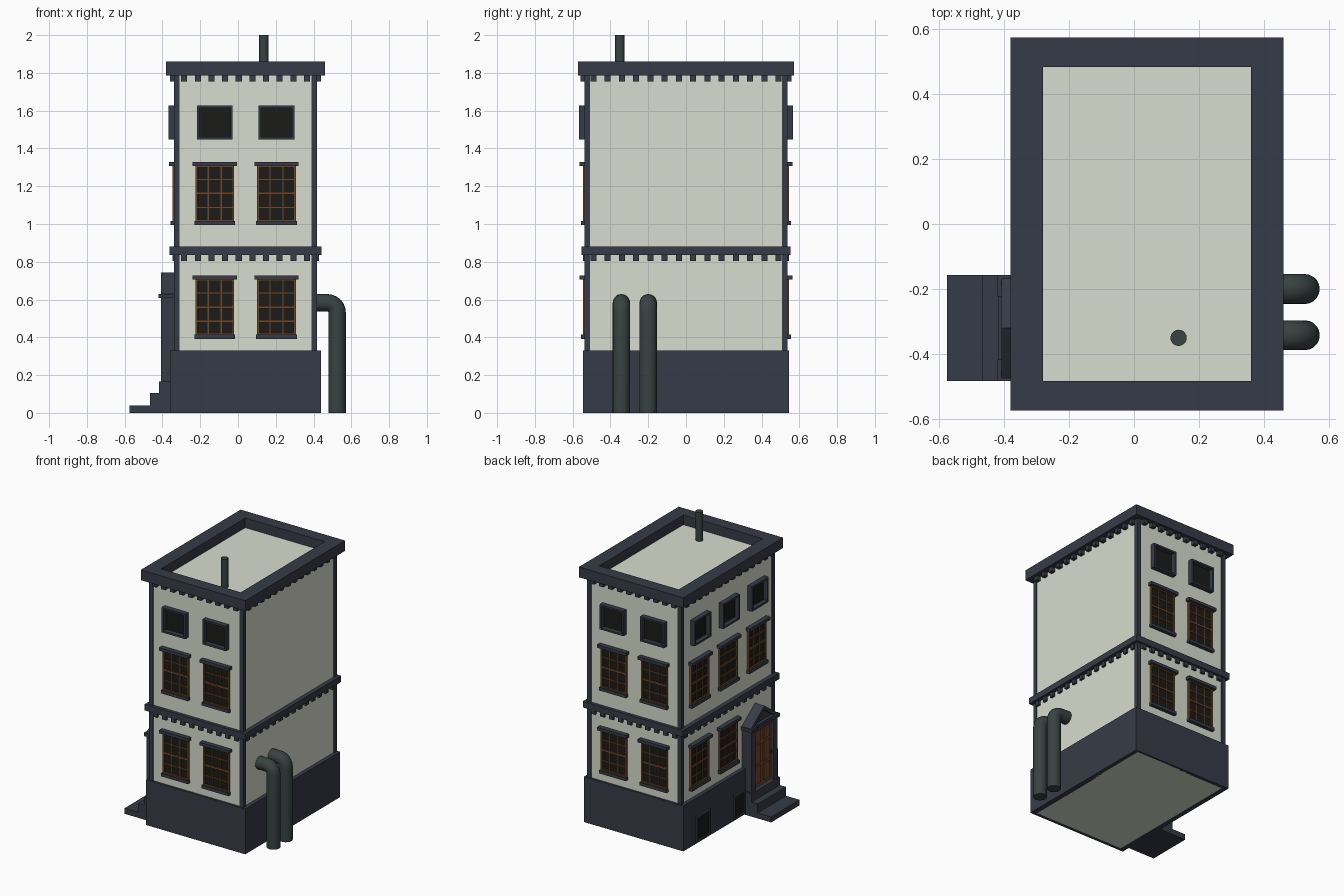
import bpy, bmesh, math
from mathutils import Vector

if "Cube" in bpy.data.objects:
    bpy.data.objects.remove(bpy.data.objects["Cube"])

CX = 0.04            # building centre in x
WX, WY = 0.372, 0.53  # half sizes of the wall body


def material(name, rgb):
    m = bpy.data.materials.new(name)
    m.diffuse_color = (*rgb, 1)
    m.use_nodes = True
    m.node_tree.nodes["Principled BSDF"].inputs["Base Color"].default_value = m.diffuse_color
    return m


TRIM = material("dark_trim", (0.037, 0.044, 0.063))
WALL = material("pale_wall", (0.69, 0.72, 0.62))
WOOD = material("brown_wood", (0.17, 0.065, 0.022))
GLASS = material("dark_glass", (0.011, 0.011, 0.009))
PIPE = material("pipe_metal", (0.04, 0.055, 0.054))


def finish(name, bm, mat):
    bmesh.ops.recalc_face_normals(bm, faces=bm.faces[:])
    me = bpy.data.meshes.new(name)
    bm.to_mesh(me)
    bm.free()
    me.materials.append(mat)
    ob = bpy.data.objects.new(name, me)
    bpy.context.collection.objects.link(ob)
    return ob


def world(u, d, z):
    return Vector((u, d, z))


# Facade mappings: u runs along the wall, d points outwards
def front(u, d, z):
    return Vector((u, -WY - d, z))


def back(u, d, z):
    return Vector((u, WY + d, z))


def left(u, d, z):
    return Vector((CX - WX - d, u, z))


def right(u, d, z):
    return Vector((CX + WX + d, u, z))


def boxes(name, items, mat, place=world):
    """Boxes given as (u0, u1, d0, d1, z0, z1) in one object."""
    bm = bmesh.new()
    for u0, u1, d0, d1, z0, z1 in items:
        lo = [bm.verts.new(place(u, d, z0)) for u, d in ((u0, d0), (u1, d0), (u1, d1), (u0, d1))]
        hi = [bm.verts.new(place(u, d, z1)) for u, d in ((u0, d0), (u1, d0), (u1, d1), (u0, d1))]
        bm.faces.new(lo)
        bm.faces.new(hi)
        for i in range(4):
            j = (i + 1) % 4
            bm.faces.new((lo[i], lo[j], hi[j], hi[i]))
    return finish(name, bm, mat)


def ring(name, hx, hy, ix, iy, z0, z1, mat):
    """Rectangular ring around the building centre."""
    bm = bmesh.new()
    corner = ((-1, -1), (1, -1), (1, 1), (-1, 1))
    loops = [[bm.verts.new((CX + a * x, b * y, z)) for a, b in corner]
             for x, y, z in ((hx, hy, z0), (hx, hy, z1), (ix, iy, z1), (ix, iy, z0))]
    for k in range(4):
        p, q = loops[k], loops[(k + 1) % 4]
        for i in range(4):
            j = (i + 1) % 4
            bm.faces.new((p[i], p[j], q[j], q[i]))
    return finish(name, bm, mat)


def frame_items(u0, u1, z0, z1, t, d):
    return [(u0, u0 + t, 0, d, z0, z1), (u1 - t, u1, 0, d, z0, z1),
            (u0 + t, u1 - t, 0, d, z0, z0 + t), (u0 + t, u1 - t, 0, d, z1 - t, z1)]


# Main body, plinth, corner posts, bands and parapet
boxes("wall_body", [(CX - WX, CX + WX, -WY, WY, 0, 1.79)], WALL)
ring("plinth", 0.40, 0.545, WX - 0.01, WY - 0.01, 0, 0.33, TRIM)
posts = []
for sx in (-1, 1):
    for sy in (-1, 1):
        x, y = CX + sx * 0.364, sy * 0.522
        posts.append((x - 0.015, x + 0.015, y - 0.015, y + 0.015, 0.33, 1.79))
boxes("corner_posts", posts, TRIM)
ring("middle_band", 0.403, 0.553, WX - 0.01, WY - 0.01, 0.835, 0.88, TRIM)
ring("parapet", 0.42, 0.573, 0.32, 0.483, 1.785, 1.86, TRIM)

# Dentils under both bands
for side, place, centre, half, n in (("front", front, CX, 0.325, 10), ("back", back, CX, 0.325, 10),
                                     ("left", left, 0, 0.49, 14), ("right", right, 0, 0.49, 14)):
    items = []
    for i in range(n):
        u = centre - half + 2 * half * i / (n - 1)
        items.append((u - 0.016, u + 0.016, -0.005, 0.016, 0.803, 0.84))
        items.append((u - 0.016, u + 0.016, -0.005, 0.028, 1.755, 1.79))
    boxes("dentils_" + side, items, TRIM, place)


def sash_window(name, place, u, z0, z1):
    h = 0.103
    boxes(name + "_glass", [(u - h + 0.005, u + h - 0.005, -0.01, 0.004, z0, z1)], GLASS, place)
    bars = frame_items(u - h, u + h, z0, z1, 0.012, 0.014)
    for i in (1, 2):
        x = u - h + 2 * h * i / 3
        bars.append((x - 0.003, x + 0.003, 0, 0.009, z0, z1))
    for i in (1, 2, 3):
        z, t = z0 + (z1 - z0) * i / 4, 0.007 if i == 2 else 0.003
        bars.append((u - h, u + h, 0, 0.012 if i == 2 else 0.009, z - t, z + t))
    boxes(name + "_frame", bars, WOOD, place)
    boxes(name + "_sill_and_head",
          [(u - 0.108, u + 0.108, 0, 0.025, z0 - 0.018, z0 + 0.004),
           (u - 0.117, u + 0.117, 0, 0.034, z1 - 0.004, z1 + 0.018)], TRIM, place)


def framed_opening(name, place, u, w, z0, z1, d, base=0.0):
    a, b = u - w / 2, u + w / 2
    boxes(name + "_glass", [(a + 0.005, b - 0.005, -0.01, base + 0.004, z0 + 0.005, z1 - 0.005)], GLASS, place)
    boxes(name + "_frame", frame_items(a, b, z0, z1, 0.013, d), TRIM, place)


# Windows on the front, back and left walls
for side, place, cols in (("front", front, (-0.123, 0.204)), ("back", back, (-0.123, 0.204)),
                          ("left", left, (0.33, 0.0, -0.33))):
    for i, u in enumerate(cols):
        tag = f"{side}_{i + 1}"
        framed_opening("attic_window_" + tag, place, u, 0.19, 1.447, 1.628, 0.036)
        sash_window("upper_window_" + tag, place, u, 1.013, 1.311)
        if u != -0.33:
            sash_window("lower_window_" + tag, place, u, 0.41, 0.71)
framed_opening("cellar_window_1", left, 0.325, 0.16, 0.015, 0.2, 0.042, 0.03)
framed_opening("cellar_window_2", left, -0.09, 0.12, 0.015, 0.185, 0.042, 0.03)

# Entrance: steps, surround, door and pediment
DY, LX = -0.32, CX - WX
boxes("entrance_steps", [(-0.575, -0.34, DY - 0.163, DY + 0.163, 0, 0.04),
                         (-0.466, -0.34, DY - 0.163, DY + 0.163, 0.04, 0.105),
                         (-0.417, -0.34, DY - 0.163, DY + 0.163, 0.105, 0.165)], TRIM)
boxes("door_surround", [(-0.408, -0.33, DY - 0.15, DY - 0.105, 0.165, 0.61),
                        (-0.408, -0.33, DY + 0.105, DY + 0.15, 0.165, 0.61),
                        (-0.408, -0.33, DY - 0.105, DY + 0.105, 0.59, 0.61)], TRIM)
boxes("door_caps", [(-0.42, -0.33, DY + s - 0.033, DY + s + 0.033, 0.607, 0.63) for s in (-0.13, 0.13)]
      + [(-0.405, -0.33, DY - 0.1, DY + 0.1, 0.607, 0.63)], TRIM)
boxes("door_leaf", [(-0.385, -0.33, DY - 0.106, DY + 0.106, 0.165, 0.592)], WOOD)
panels = []
for s in (-1, 1):
    for z0, z1 in ((0.19, 0.31), (0.33, 0.47), (0.49, 0.57)):
        a, b = sorted((DY + s * 0.015, DY + s * 0.085))
        panels.append((-0.391, -0.38, a, b, z0, z1))
boxes("door_panels", panels, WOOD)
boxes("door_handle", [(-0.402, -0.385, DY - 0.092, DY - 0.08, 0.36, 0.385)], TRIM)


def gable(name, half, z0, z1, x0, x1):
    bm = bmesh.new()
    a, b = [[bm.verts.new((x, DY + y, z)) for y, z in ((-half, z0), (half, z0), (0, z1))] for x in (x0, x1)]
    bm.faces.new(a)
    bm.faces.new(b)
    for i in range(3):
        j = (i + 1) % 3
        bm.faces.new((a[i], a[j], b[j], b[i]))
    return finish(name, bm, TRIM)


gable("pediment_back", 0.14, 0.63, 0.73, -0.385, -0.33)
bm = bmesh.new()   # raking mouldings as a chevron profile
prof = ((-0.16, 0.625), (0, 0.742), (0.16, 0.625), (0.12, 0.625), (0, 0.712), (-0.12, 0.625))
va, vb = [[bm.verts.new((x, DY + y, z)) for y, z in prof] for x in (-0.407, -0.33)]
for v in (va, vb):
    bm.faces.new((v[0], v[1], v[4], v[5]))
    bm.faces.new((v[1], v[2], v[3], v[4]))
for i in range(6):
    j = (i + 1) % 6
    bm.faces.new((va[i], va[j], vb[j], vb[i]))
finish("pediment_moulding", bm, TRIM)


def tube(name, path, r, n=20):
    """Round tube swept along a path lying in the xz plane."""
    bm = bmesh.new()
    pts = [Vector(p) for p in path]
    loops = []
    for k, p in enumerate(pts):
        t = (pts[min(k + 1, len(pts) - 1)] - pts[max(k - 1, 0)]).normalized()
        side = Vector((0, 1, 0))
        up = t.cross(side)
        loops.append([bm.verts.new(p + r * (math.cos(a) * side + math.sin(a) * up))
                      for a in (2 * math.pi * i / n for i in range(n))])
    for p, q in zip(loops, loops[1:]):
        for i in range(n):
            bm.faces.new((p[i], p[(i + 1) % n], q[(i + 1) % n], q[i]))
    bm.faces.new(loops[0])
    bm.faces.new(loops[-1])
    ob = finish(name, bm, PIPE)
    bpy.context.view_layer.objects.active = ob
    ob.select_set(True)
    bpy.ops.object.shade_smooth_by_angle(angle=math.radians(40))
    ob.select_set(False)


# Bent pipes on the right wall and the roof flue
R, BEND, PX, PZ = 0.046, 0.052, 0.525, 0.583
for i, y in enumerate((-0.342, -0.2)):
    arc = [(PX - BEND + BEND * math.sin(a), y, PZ - BEND + BEND * math.cos(a))
           for a in (math.pi / 2 * k / 6 for k in range(7))]
    tube(f"side_pipe_{i + 1}", [(0.40, y, PZ)] + arc + [(PX, y, 0)], R)
tube("roof_flue", [(0.137, -0.35, 1.78), (0.137, -0.35, 2.0)], 0.025)
